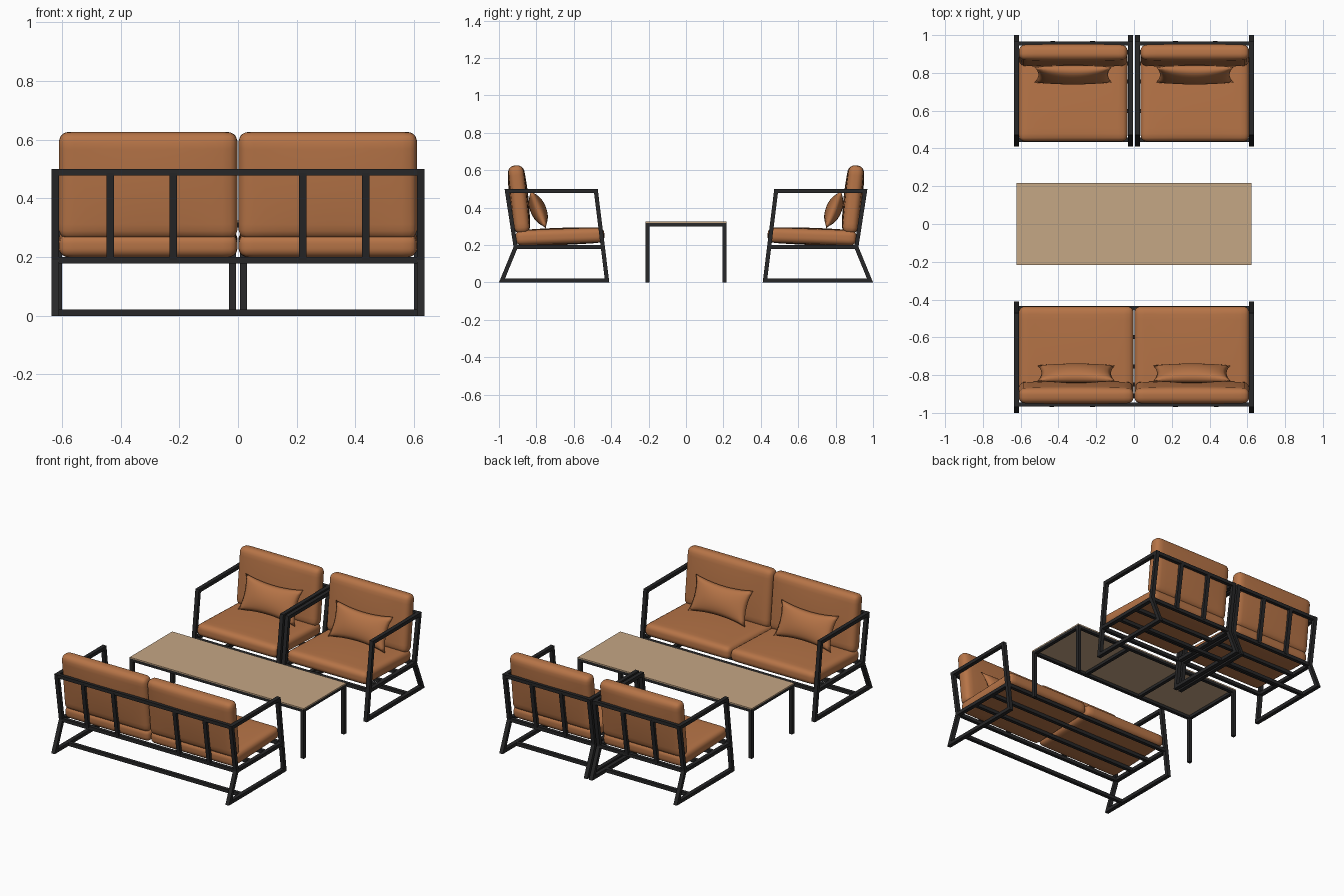
import bpy, bmesh, math
from mathutils import Vector, Matrix

cube = bpy.data.objects.get("Cube")
if cube:
    bpy.data.objects.remove(cube, do_unlink=True)


def material(name, rgb):
    m = bpy.data.materials.new(name)
    m.use_nodes = True
    m.diffuse_color = (*rgb, 1)
    bsdf = next(n for n in m.node_tree.nodes if n.type == 'BSDF_PRINCIPLED')
    bsdf.inputs["Base Color"].default_value = (*rgb, 1)
    return m


LEATHER = material("tan_leather", (0.47, 0.175, 0.063))
METAL = material("black_metal", (0.02, 0.02, 0.021))
WOOD = material("light_wood", (0.56, 0.385, 0.235))
BAR = 0.022      # tube thickness
WIDE = 0.025     # tube width along x


def finish(bm, name, mat, smooth=False):
    bmesh.ops.recalc_face_normals(bm, faces=bm.faces[:])
    me = bpy.data.meshes.new(name)
    bm.to_mesh(me)
    bm.free()
    me.materials.append(mat)
    for p in me.polygons:
        p.use_smooth = smooth
    ob = bpy.data.objects.new(name, me)
    bpy.context.collection.objects.link(ob)
    return ob


def prism(bm, outline, x0, x1, s=1):
    """Extrude a (y, z) outline along x."""
    a, b = [[bm.verts.new((x, s * y, z)) for y, z in outline] for x in (x0, x1)]
    bm.faces.new(a)
    bm.faces.new(b)
    n = len(a)
    for i in range(n):
        j = (i + 1) % n
        bm.faces.new((a[i], a[j], b[j], b[i]))


def box(bm, x0, x1, y0, y1, z0, z1, s=1):
    prism(bm, [(y0, z0), (y1, z0), (y1, z1), (y0, z1)], x0, x1, s)


def inset(points, t):
    """Mitred inward offset of a counter-clockwise outline."""
    out, n = [], len(points)
    for i in range(n):
        p0, p, p1 = (Vector(points[k % n]) for k in (i - 1, i, i + 1))
        d0, d1 = (p - p0).normalized(), (p1 - p).normalized()
        n0, n1 = Vector((-d0.y, d0.x)), Vector((-d1.y, d1.x))
        out.append(tuple(p + (n0 + n1) * t / (1 + n0.dot(n1))))
    return out


SIDE = [(-1.0, 0), (-0.41, 0), (-0.472, 0.5), (-0.97, 0.5), (-0.922, 0.19)]


def back_y(z):
    return -0.922 - 0.155 * (z - 0.19)


def seat_frame(name, x0, x1, slats, s):
    bm = bmesh.new()
    # Bent side loops with armrest, legs and foot bar
    inner = inset(SIDE, BAR)
    for x in (x0, x1 - WIDE):
        n = len(SIDE)
        for i in range(n):
            j = (i + 1) % n
            prism(bm, [SIDE[i], SIDE[j], inner[j], inner[i]], x, x + WIDE, s)
        box(bm, x, x + WIDE, -0.915, -0.445, 0.178, 0.2, s)
    # Cross rails: foot, seat supports and top of the back
    a, b = x0 + WIDE, x1 - WIDE
    box(bm, a, b, -0.86, -0.838, 0, BAR, s)
    for y in (-0.92, -0.765, -0.61, -0.457):
        box(bm, a, b, y, y + BAR, 0.178, 0.2, s)
    box(bm, a, b, -0.967, -0.945, 0.478, 0.5, s)
    # Leaning back slats
    lo, hi = 0.19, 0.485
    for x in slats:
        prism(bm, [(back_y(lo), lo), (back_y(lo) + 0.02, lo),
                   (back_y(hi) + 0.02, hi), (back_y(hi), hi)],
              x - WIDE / 2, x + WIDE / 2, s)
    finish(bm, name, METAL)


def cube_grid(n):
    bm = bmesh.new()
    bmesh.ops.create_cube(bm, size=2)
    bmesh.ops.subdivide_edges(bm, edges=bm.edges[:], cuts=n - 1, use_grid_fill=True)
    return bm


def place(bm, centre, tilt, s):
    bm.transform(Matrix.Translation(centre) @ Matrix.Rotation(tilt, 4, 'X'))
    bm.transform(Matrix.Diagonal((1, s, 1, 1)))


def cushion(name, size, radius, bulge, centre, tilt, s):
    """Rounded box, puffed up in its thin direction."""
    bm = cube_grid(16)
    half = Vector(size) / 2
    for v in bm.verts:
        u = Vector([math.sin(c * math.pi / 2) for c in v.co])
        p = Vector([h * c for h, c in zip(half, u)])
        core = Vector([max(radius - h, min(h - radius, c)) for h, c in zip(half, p)])
        v.co = core + (p - core).normalized() * radius
        v.co.z *= 1 + bulge * (1 - u.x ** 2) * (1 - u.y ** 2)
    place(bm, centre, tilt, s)
    finish(bm, name, LEATHER, True)


def throw_pillow(name, w, h, t, centre, tilt, s):
    """Soft pillow with pinched corners and hollow edges."""
    bm = bmesh.new()
    bmesh.ops.create_grid(bm, x_segments=18, y_segments=14, size=1)
    top = bm.faces[:]
    dup = bmesh.ops.duplicate(bm, geom=bm.verts[:] + bm.edges[:] + top)
    low = {g for g in dup["geom"] if isinstance(g, bmesh.types.BMVert)}
    for v in bm.verts:
        u, k = v.co.x, v.co.y
        puff = math.sqrt(max(0, (1 - u * u) * (1 - k * k)))
        v.co = (w / 2 * u * (1 - 0.1 * (1 - k * k)),
                h / 2 * k * (1 - 0.2 * (1 - u * u)),
                t / 2 * puff * (-1 if v in low else 1))
    bmesh.ops.remove_doubles(bm, verts=bm.verts[:], dist=0.0001)
    place(bm, centre, tilt, s)
    finish(bm, name, LEATHER, True)


def upholstery(name, x, w, s):
    cushion(name + "_seat_cushion", (w, 0.475, 0.08), 0.032, 0.15,
            (x, -0.674, 0.246), math.radians(2), s)
    cushion(name + "_back_cushion", (w, 0.365, 0.082), 0.034, 0.25,
            (x, -0.893, 0.444), math.radians(96), s)
    throw_pillow(name + "_pillow", 0.41, 0.22, 0.085,
                 (x, -0.79, 0.39), math.radians(112), s)


# Two-seat sofa at the front
seat_frame("sofa_frame", -0.635, 0.635, (-0.435, -0.22, 0.22, 0.435), 1)
for side, d in (("left", 1), ("right", -1)):
    upholstery("sofa_" + side, d * 0.306, 0.608, 1)
    # Matching armchair at the back
    x0, x1 = sorted((d * 0.006, d * 0.635))
    seat_frame(side + "_chair_frame", x0, x1, (d * 0.22, d * 0.43), -1)
    upholstery(side + "_chair", d * 0.322, 0.575, -1)

# Coffee table: legs, rim and cross bars under a thin wooden top
bm = bmesh.new()
X, Y = 0.622, 0.217
for d in (1, -1):
    xa, xb = sorted((d * X, d * (X - BAR)))
    ya, yb = sorted((d * Y, d * (Y - BAR)))
    box(bm, xa, xb, -Y + BAR, Y - BAR, 0.3, 0.318)
    box(bm, -X, X, ya, yb, 0.3, 0.318)
    box(bm, d * 0.21 - BAR / 2, d * 0.21 + BAR / 2, -Y + BAR, Y - BAR, 0.3, 0.318)
    for e in (1, -1):
        ya, yb = sorted((e * Y, e * (Y - BAR)))
        box(bm, xa, xb, ya, yb, 0, 0.3)
finish(bm, "table_frame", METAL)
bm = bmesh.new()
box(bm, -X, X, -Y, Y, 0.318, 0.325)
finish(bm, "table_top", WOOD)
